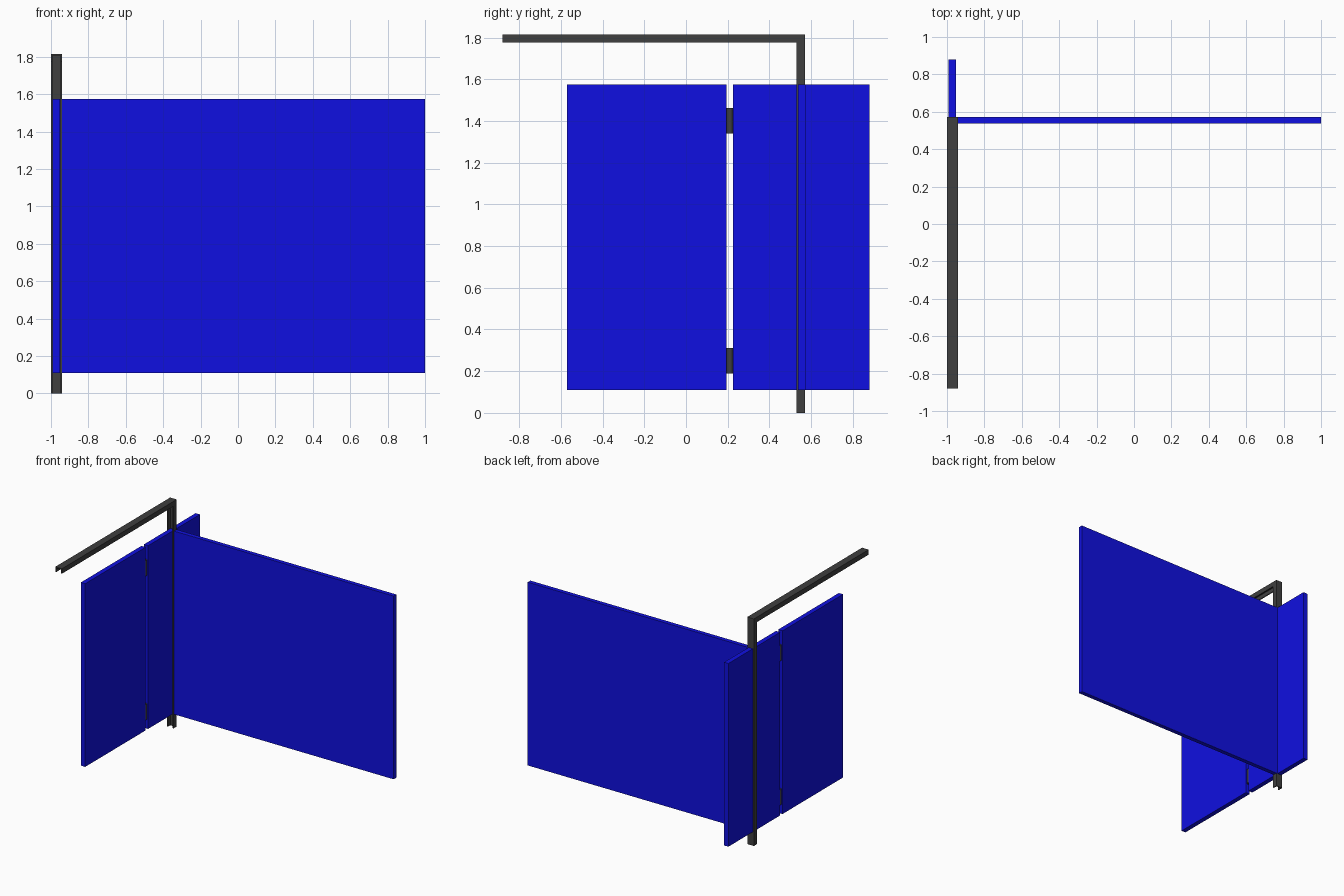
import bpy, bmesh
from mathutils import Vector

if "Cube" in bpy.data.objects:
    bpy.data.objects.remove(bpy.data.objects["Cube"])


def material(name, color):
    m = bpy.data.materials.new(name)
    m.diffuse_color = color
    m.use_nodes = True
    m.node_tree.nodes["Principled BSDF"].inputs["Base Color"].default_value = m.diffuse_color
    return m


BLUE = material("blue_panel", (0.005, 0.005, 0.75, 1))
DARK = material("dark_metal", (0.05, 0.05, 0.05, 1))


def finish(name, bm, mat):
    bmesh.ops.recalc_face_normals(bm, faces=bm.faces)
    me = bpy.data.meshes.new(name)
    bm.to_mesh(me)
    bm.free()
    me.materials.append(mat)
    ob = bpy.data.objects.new(name, me)
    bpy.context.collection.objects.link(ob)
    return ob


def box(name, x, y, z, mat):
    bm = bmesh.new()
    bmesh.ops.create_cube(bm, size=1)
    for v in bm.verts:
        v.co = Vector([(r[0] + r[1]) / 2 + c * (r[1] - r[0])
                       for r, c in zip((x, y, z), v.co)])
    return finish(name, bm, mat)


# Bent channel frame: U section, open toward the inside of the corner
X0, X1, Y1, TOP = -1.0, -0.942, 0.571, 1.816
DEPTH, WALL = 0.04, 0.008
section = [(X0, DEPTH), (X0, 0), (X1, 0), (X1, DEPTH),
           (X1 - WALL, DEPTH), (X1 - WALL, WALL),
           (X0 + WALL, WALL), (X0 + WALL, DEPTH)]
bm = bmesh.new()
rings = []
for place in (lambda x, d: (x, Y1 - d, 0),
              lambda x, d: (x, Y1 - d, TOP - d),
              lambda x, d: (x, -0.88, TOP - d)):
    rings.append([bm.verts.new(place(x, d)) for x, d in section])
for a, b in zip(rings, rings[1:]):
    for i in range(8):
        j = (i + 1) % 8
        bm.faces.new((a[i], a[j], b[j], b[i]))
bm.faces.new(rings[0])
bm.faces.new(rings[-1])
finish("channel_frame", bm, DARK)

# Panels
Z = (0.11, 1.575)
PX = (-0.991, -0.953)
box("wall_panel", (-0.95, 1.0), (0.538, 0.572), Z, BLUE)
box("fixed_side_panel", PX, (0.225, 0.88), Z, BLUE)
box("door_panel", PX, (-0.57, 0.195), Z, BLUE)

# Hinge barrels in the gap between the side panels
for name, z in (("lower_hinge", 0.25), ("upper_hinge", 1.402)):
    bm = bmesh.new()
    bmesh.ops.create_cone(bm, cap_ends=True, segments=16, radius1=0.017,
                          radius2=0.017, depth=0.122)
    bmesh.ops.translate(bm, verts=bm.verts, vec=(-0.972, 0.21, z))
    finish(name, bm, DARK)
